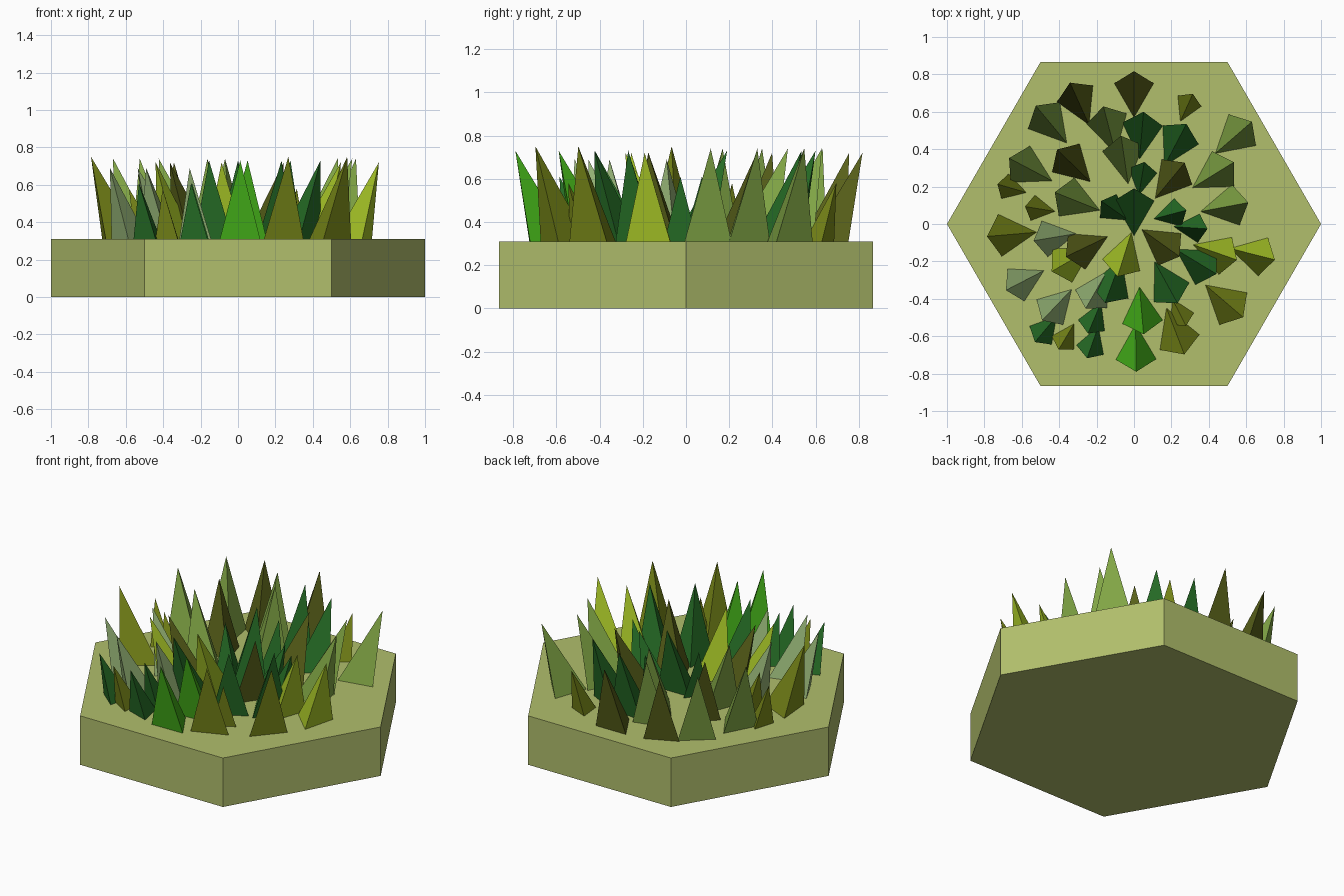
import bpy, bmesh
from math import atan2, cos, sin, pi

if "Cube" in bpy.data.objects:
    bpy.data.objects.remove(bpy.data.objects["Cube"])

TOP = 0.31


def finish(name, bm, colour):
    bmesh.ops.recalc_face_normals(bm, faces=bm.faces[:])
    mesh = bpy.data.meshes.new(name)
    bm.to_mesh(mesh)
    bm.free()
    mat = bpy.data.materials.new(name + "_colour")
    mat.diffuse_color = (*colour, 1)
    mat.use_nodes = True
    mat.node_tree.nodes["Principled BSDF"].inputs["Base Color"].default_value = mat.diffuse_color
    mesh.materials.append(mat)
    bpy.context.collection.objects.link(bpy.data.objects.new(name, mesh))


def grow(name, colour, height, spots):
    """Three-sided spikes, all leaning away from the middle of the tile."""
    bm = bmesh.new()
    r, lean = 0.3 * height, 0.31 * height
    for x, y in spots:
        a = atan2(y, x)
        ring = [bm.verts.new((x + r * cos(a + pi + i * 2 * pi / 3),
                              y + r * sin(a + pi + i * 2 * pi / 3), TOP - 0.005)) for i in range(3)]
        tip = bm.verts.new((x + lean * cos(a), y + lean * sin(a), TOP + height))
        bm.faces.new(ring)
        for i in range(3):
            bm.faces.new((ring[i], ring[(i + 1) % 3], tip))
    finish(name, bm, colour)


# Hexagonal ground tile with corners on the x axis
bm = bmesh.new()
low, high = [[bm.verts.new((cos(i * pi / 3), sin(i * pi / 3), z)) for i in range(6)] for z in (0, TOP)]
bm.faces.new(low[::-1])
bm.faces.new(high)
for i in range(6):
    j = (i + 1) % 6
    bm.faces.new((low[i], low[j], high[j], high[i]))
finish("ground_tile", bm, (0.44, 0.52, 0.15))

# Grass clumps by shade, tall and short
DARK, OLIVE, LIME = (.1, .12, .01), (.2, .26, .01), (.38, .55, .02)
LEAF, BRIGHT, DEEP, PALE = (.22, .38, .06), (.06, .45, .01), (.02, .16, .02), (.3, .45, .18)

grow("dark_grass", DARK, .41, [(-.29, .64), (0, .69), (.14, -.1), (-.25, -.12), (.19, .23), (-.32, .31)])
grow("olive_grass", OLIVE, .44, [(.48, -.41), (.22, -.57), (-.65, -.055)])
grow("short_olive_grass", OLIVE, .27, [(.28, .62), (.24, -.47), (-.36, -.6), (-.5, .08), (-.65, .19)])
grow("lime_grass", LIME, .41, [(-.33, -.19), (-.05, -.16), (.43, -.15), (.63, -.16)])
grow("leaf_grass", LEAF, .43, [(-.44, .53), (-.55, .29), (-.05, .34), (.42, .26),
                               (.48, .09), (-.3, .12), (.53, .46), (-.13, .5)])
grow("bright_grass", BRIGHT, .42, [(.04, -.46), (.01, -.66)])
grow("deep_grass", DEEP, .42, [(.04, .47), (.22, .42), (0, .06), (.17, -.31), (.33, -.2), (-.11, -.3)])
grow("short_deep_grass", DEEP, .3, [(.04, .24), (-.1, .07), (.3, -.02), (.19, .05),
                                    (-.22, -.63), (-.21, -.5), (-.47, -.56)])
grow("pale_grass", PALE, .38, [(-.42, -.07), (-.41, -.43), (-.2, -.35), (-.58, -.3)])
